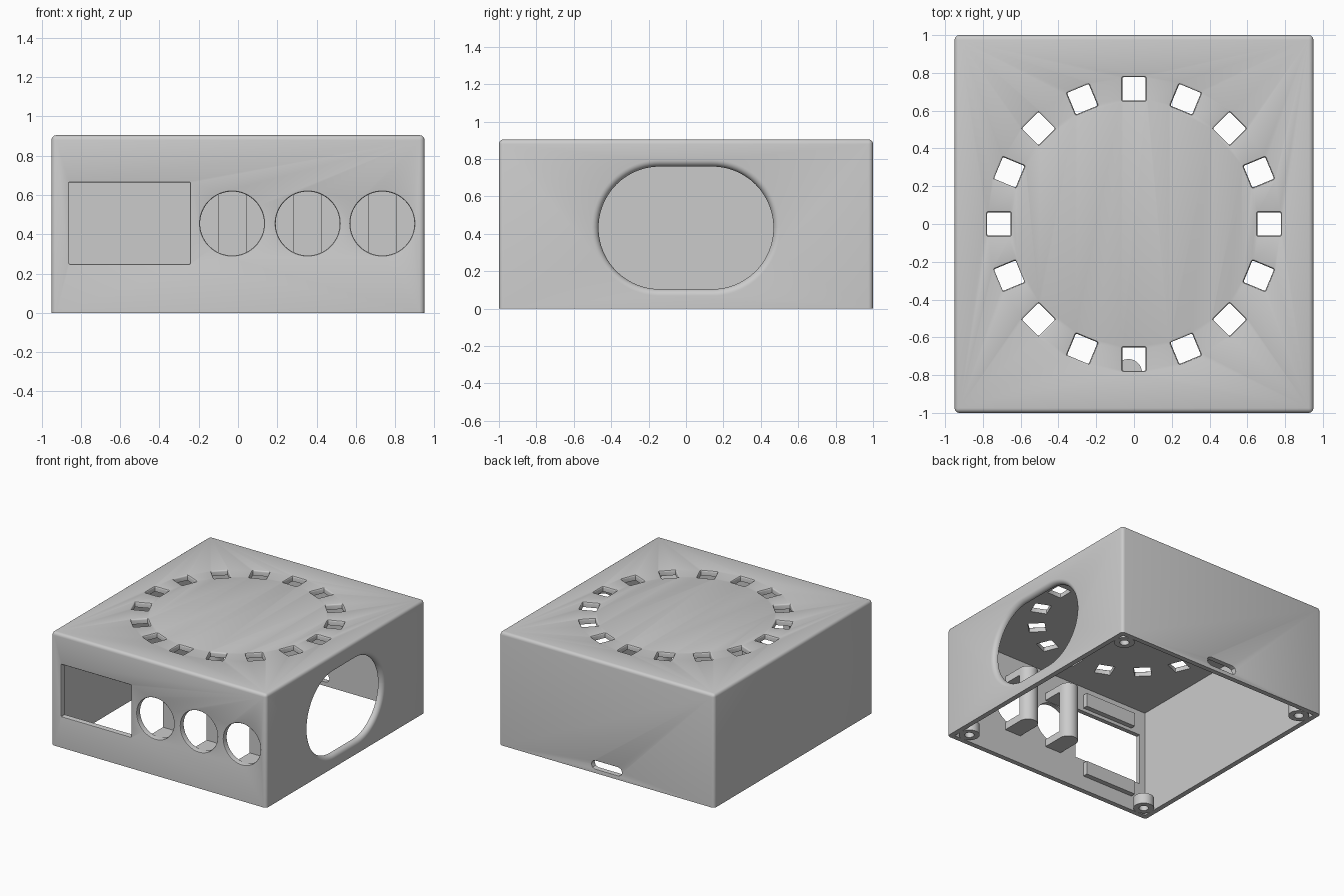
import bpy, bmesh
from math import pi, sin, cos
from mathutils import Matrix, Vector

if "Cube" in bpy.data.objects:
    bpy.data.objects.remove(bpy.data.objects["Cube"])

WX, WY, H, WALL = 0.95, 1.0, 0.905, 0.04

grey = bpy.data.materials.new("plain_grey")
grey.use_nodes = True
colour = (0.6, 0.6, 0.6, 1)
grey.diffuse_color = colour
grey.node_tree.nodes["Principled BSDF"].inputs["Base Color"].default_value = colour


def finish(name, bm):
    bmesh.ops.recalc_face_normals(bm, faces=bm.faces)
    mesh = bpy.data.meshes.new(name)
    bm.to_mesh(mesh)
    bm.free()
    obj = bpy.data.objects.new(name, mesh)
    bpy.context.collection.objects.link(obj)
    mesh.materials.append(grey)
    return obj


def smooth(obj):
    bpy.ops.object.select_all(action="DESELECT")
    obj.select_set(True)
    bpy.context.view_layer.objects.active = obj
    bpy.ops.object.shade_smooth_by_angle(angle=pi / 6)


def loft(bm, rings, matrix=Matrix()):
    """Skin a stack of equal rings and close both ends."""
    loops = [[bm.verts.new(matrix @ Vector(p)) for p in ring] for ring in rings]
    for a, b in zip(loops, loops[1:]):
        for i in range(len(a)):
            j = (i + 1) % len(a)
            bm.faces.new((a[i], a[j], b[j], b[i]))
    bm.faces.new(loops[0][::-1])
    bm.faces.new(loops[-1])


def box(bm, x0, x1, y0, y1, z0, z1):
    loft(bm, [[(x0, y0, z), (x1, y0, z), (x1, y1, z), (x0, y1, z)] for z in (z0, z1)])


def rounded(half_w, half_h, r, steps=6):
    """Outline function: rounded rectangle that can be grown by an offset."""
    def outline(off):
        pts = []
        for k, (sx, sy) in enumerate([(1, 1), (-1, 1), (-1, -1), (1, -1)]):
            for i in range(steps + 1):
                a = (k + i / steps) * pi / 2
                pts.append((sx * (half_w - r) + (r + off) * cos(a),
                            sy * (half_h - r) + (r + off) * sin(a)))
        return pts
    return outline


def circle(r, n=64):
    return lambda off: [((r + off) * cos(2 * pi * i / n), (r + off) * sin(2 * pi * i / n))
                        for i in range(n)]


def cut(bm, outline, lip, matrix, steps=3):
    """Hole through a wall whose outer face is local z = 0, with a rounded lip."""
    stack = [(0, -0.1)]
    for i in range(steps + 1):
        a = i / steps * pi / 2
        stack.append((lip * (1 - cos(a)), -lip * (1 - sin(a))))
    stack.append((lip, 0.05))
    loft(bm, [[(x, y, z) for x, y in outline(off)] for off, z in stack], matrix)


def facing(x_axis, y_axis, origin):
    x, y = Vector(x_axis), Vector(y_axis)
    m = Matrix((x, y, x.cross(y))).transposed().to_4x4()
    m.translation = origin
    return m


# Outer block, rounded everywhere but the bottom rim
bm = bmesh.new()
box(bm, -WX, WX, -WY, WY, 0, H)
edges = [e for e in bm.edges if max(v.co.z for v in e.verts) > 0.1]
bmesh.ops.bevel(bm, geom=edges, offset=0.025, segments=4, profile=0.5, affect="EDGES")
shell = finish("enclosure_shell", bm)

# Hollow inside
bm = bmesh.new()
box(bm, -WX + WALL, WX - WALL, -WY + WALL, WY - WALL, -0.1, H - WALL)
cavity = finish("cavity_cutter", bm)

# Openings in the top, front, side and back
bm = bmesh.new()
for i in range(16):
    turn = Matrix.Rotation(i * pi / 8, 4, "Z")
    cut(bm, rounded(0.062, 0.062, 0.006, 2), 0.01, turn @ Matrix.Translation((0.715, 0, H)))

BUTTONS = (-0.03, 0.355, 0.735)
BUTTON_Z = 0.455
for x in BUTTONS:
    cut(bm, circle(0.163), 0.006, facing((1, 0, 0), (0, 0, 1), (x, -WY, BUTTON_Z)))
cut(bm, rounded(0.308, 0.207, 0.002, 1), 0.006,
    facing((1, 0, 0), (0, 0, 1), (-0.552, -WY, 0.457)))
cut(bm, rounded(0.4675, 0.3275, 0.327, 20), 0.036,
    facing((0, 1, 0), (0, 0, 1), (WX, 0, 0.432)), 6)
cut(bm, rounded(0.135, 0.034, 0.033, 2), 0.002,
    facing((-1, 0, 0), (0, 0, 1), (0, WY, 0.066)))
openings = finish("opening_cutter", bm)

for cutter in (cavity, openings):
    cutter.hide_render = True
    mod = shell.modifiers.new(cutter.name, "BOOLEAN")
    mod.operation, mod.solver, mod.object = "DIFFERENCE", "EXACT", cutter
    bpy.ops.object.select_all(action="DESELECT")
    shell.select_set(True)
    bpy.context.view_layer.objects.active = shell
    bpy.ops.object.modifier_apply(modifier=mod.name)
    bpy.data.objects.remove(cutter)
smooth(shell)

# Screw bosses with blind holes in the bottom corners
for side, sx in (("left", 1), ("right", -1)):
    for end, sy in (("front", -1), ("back", 1)):
        bm = bmesh.new()
        rings = [[(x, y, z) for x, y in circle(r, 32)(0)]
                 for r, z in ((0.035, 0.07), (0.035, 0), (0.076, 0), (0.076, 0.085))]
        loft(bm, rings, Matrix.Translation((sx * 0.835, sy * 0.885, 0)))
        smooth(finish(f"{end}_{side}_screw_boss", bm))

# Bridge brackets behind the button holes: two arms and a rounded column
R, NOSE_Y, INNER_Y = 0.0725, -0.7875, -WY + WALL
for n, x in enumerate(BUTTONS):
    bm = bmesh.new()
    for z0, z1, back in ((0.23, 0.29, INNER_Y - 0.005), (0.29, 0.62, -0.8),
                         (0.62, 0.68, INNER_Y - 0.005)):
        plan = [(x + R * cos(pi * i / 16), NOSE_Y + R * sin(pi * i / 16)) for i in range(17)]
        plan += [(x - R, back), (x + R, back)]
        loft(bm, [[(px, py, z) for px, py in plan] for z in (z0, z1)])
    smooth(finish(f"button_bracket_{n + 1}", bm))

# Retaining bars above and below the display window
for name, z in (("upper", 0.69), ("lower", 0.115)):
    bm = bmesh.new()
    box(bm, -0.78, -0.32, INNER_Y - 0.005, INNER_Y + 0.04, z, z + 0.11)
    finish(f"{name}_display_bar", bm)
